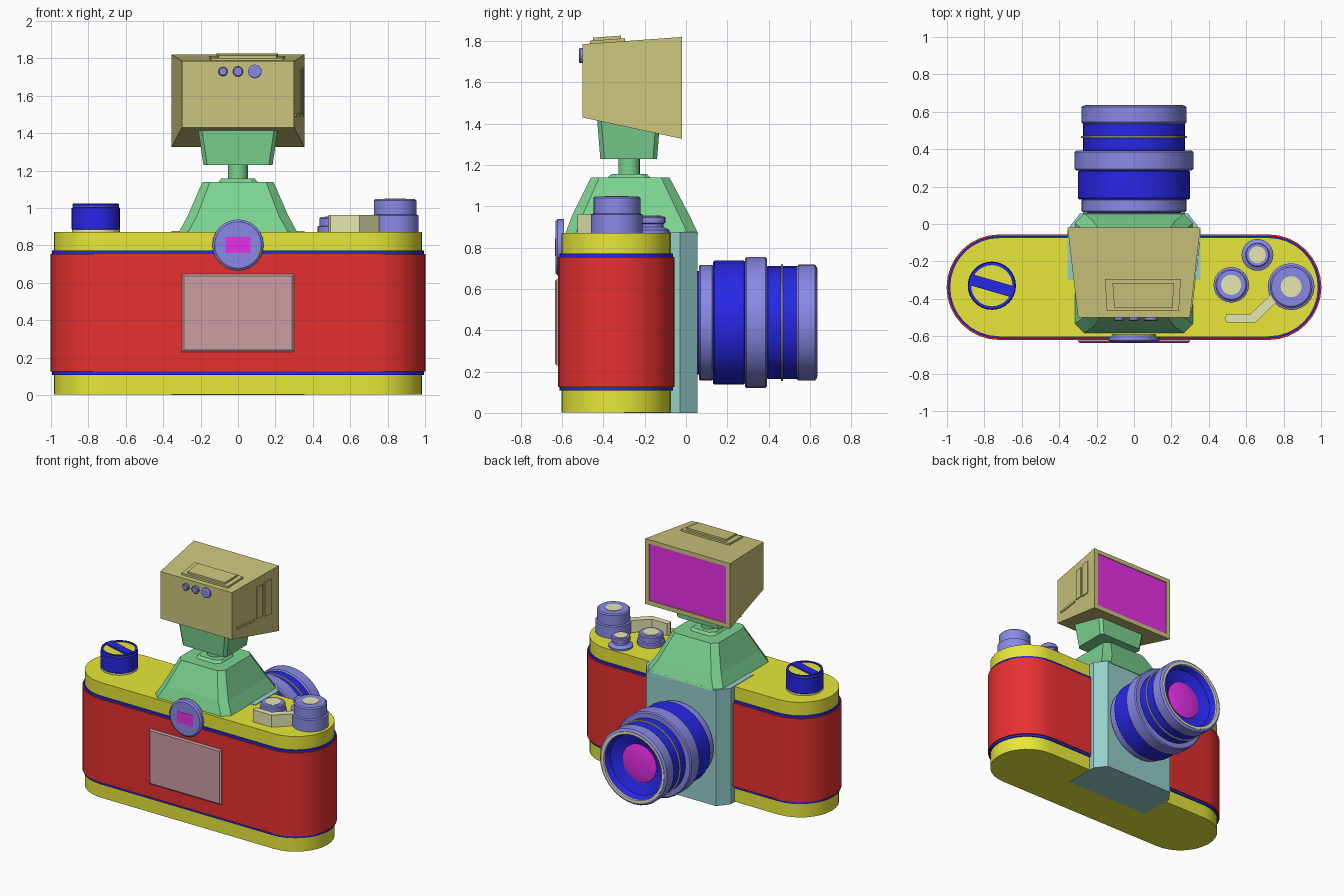
import bpy, bmesh
from math import pi, sin, cos

if "Cube" in bpy.data.objects:
    bpy.data.objects.remove(bpy.data.objects["Cube"])

COLORS = {
    "red": (0.8, 0.03, 0.03), "yellow": (0.8, 0.8, 0.04), "dark_blue": (0.02, 0.02, 0.8),
    "light_blue": (0.25, 0.25, 0.8), "teal": (0.3, 0.62, 0.6), "green": (0.2, 0.65, 0.28),
    "olive": (0.6, 0.56, 0.2), "magenta": (0.8, 0.03, 0.8), "pale": (0.8, 0.8, 0.45),
    "mauve": (0.6, 0.34, 0.36),
}
MATS = {}
for key, rgb in COLORS.items():
    MATS[key] = bpy.data.materials.new(key)
    MATS[key].diffuse_color = (*rgb, 1)


def loft(name, rings, color, smooth=False, caps=True, loop=False):
    """Bridge a list of equal-length point rings into one mesh."""
    bm = bmesh.new()
    vs = [[bm.verts.new(p) for p in ring] for ring in rings]
    n = len(vs[0])
    pairs = list(zip(vs, vs[1:])) + ([(vs[-1], vs[0])] if loop else [])
    for a, b in pairs:
        for i in range(n):
            j = (i + 1) % n
            bm.faces.new((a[i], a[j], b[j], b[i]))
    if caps and not loop:
        bm.faces.new(vs[0])
        bm.faces.new(vs[-1])
    bmesh.ops.recalc_face_normals(bm, faces=bm.faces)
    me = bpy.data.meshes.new(name)
    bm.to_mesh(me)
    bm.free()
    me.materials.append(MATS[color])
    ob = bpy.data.objects.new(name, me)
    bpy.context.collection.objects.link(ob)
    if smooth:
        bpy.ops.object.select_all(action='DESELECT')
        ob.select_set(True)
        bpy.context.view_layer.objects.active = ob
        bpy.ops.object.shade_smooth_by_angle()
    return ob


def prism(name, outline, z0, z1, color, smooth=False):
    return loft(name, [[(x, y, z) for x, y in outline] for z in (z0, z1)], color, smooth)


def lathe(name, profile, color, center=(0, 0, 0), axis="z", n=32, **kw):
    """Turn (radius, height) pairs about a z or y axis."""
    cx, cy, cz = center
    rings = []
    for r, h in profile:
        ring = []
        for i in range(n):
            a = 2 * pi * i / n
            u, v = r * cos(a), r * sin(a)
            ring.append((cx + u, cy + v, cz + h) if axis == "z" else (cx + u, cy + h, cz + v))
        rings.append(ring)
    return loft(name, rings, color, True, **kw)


def box(name, x0, x1, y0, y1, z0, z1, color):
    return prism(name, [(x0, y0), (x1, y0), (x1, y1), (x0, y1)], z0, z1, color)


def stadium(r, half=0.72, cy=-0.338, n=16):
    right = [(half + r * cos(a), cy + r * sin(a)) for a in (-pi / 2 + pi * i / n for i in range(n + 1))]
    return right + [(-x, 2 * cy - y) for x, y in right]


def cut_rect(hx, y0, y1, z, c):
    """Rectangle ring with chamfered corners."""
    return [(x, y, z) for x, y in ((hx - c, y0), (hx, y0 + c), (hx, y1 - c), (hx - c, y1),
                                   (c - hx, y1), (-hx, y1 - c), (-hx, y0 + c), (c - hx, y0))]


# Body shell
prism("bottom_plate", stadium(0.265), 0.003, 0.115, "yellow", True)
prism("lower_trim", stadium(0.274), 0.108, 0.127, "dark_blue", True)
prism("body_wrap", stadium(0.282), 0.125, 0.755, "red", True)
prism("upper_trim", stadium(0.274), 0.752, 0.772, "dark_blue", True)
prism("top_plate", stadium(0.265), 0.768, 0.872, "yellow", True)

# Lens mount block
mount = [(-0.355, -0.3), (0.355, -0.3), (0.355, -0.03), (0.29, 0.055), (-0.29, 0.055), (-0.355, -0.03)]
prism("lens_mount_block", mount, 0, 0.83, "teal")
prism("lens_mount_cap", mount, 0.83, 0.876, "teal")

# Prism housing and neck
loft("finder_housing", [cut_rect(0.32, -0.585, 0.06, 0.865, 0.05),
                        cut_rect(0.268, -0.55, 0.015, 0.96, 0.05),
                        cut_rect(0.19, -0.46, -0.08, 1.14, 0.04)], "green")
loft("neck_base", [cut_rect(0.105, -0.38, -0.17, 1.138, 0.03),
                   cut_rect(0.09, -0.36, -0.19, 1.157, 0.03)], "green")
lathe("neck", [(0.053, 1.15), (0.053, 1.24)], "green", (0, -0.275, 0), n=16)
loft("head_foot", [cut_rect(0.185, -0.415, -0.14, 1.23, 0.02),
                   cut_rect(0.213, -0.43, -0.125, 1.42, 0.02)], "green")


# Flash head with recessed front
def head_ring(y, hx, z0, z1):
    return [(-hx, y, z0), (hx, y, z0), (hx, y, z1), (-hx, y, z1)]


loft("flash_head", [head_ring(-0.5, 0.299, 1.43, 1.785), head_ring(-0.02, 0.355, 1.327, 1.82),
                    head_ring(-0.02, 0.322, 1.36, 1.788), head_ring(-0.035, 0.322, 1.36, 1.788)], "olive")
box("flash_window", -0.321, 0.321, -0.04, -0.025, 1.361, 1.787, "magenta")


def top_pad(name, x0, x1, y0, y1, base, height, taper):
    def ring(h):
        return [(x, y, 1.785 + 0.073 * (y + 0.5) + h)
                for x, y in ((x0 + taper, y0), (x1 - taper, y0), (x1, y1), (x0, y1))]
    loft(name, [ring(base), ring(height)], "olive")


top_pad("head_top_pad", -0.155, 0.25, -0.465, -0.295, -0.01, 0.014, 0.01)
top_pad("head_top_cover", -0.115, 0.215, -0.45, -0.315, 0.01, 0.028, 0.01)


def side_panel(name, y0, y1, z0, z1):
    def ring(d):
        return [(0.299 + 0.1167 * (y + 0.5) + d, y, z)
                for y, z in ((y0, z0), (y1, z0), (y1, z1), (y0, z1))]
    loft(name, [ring(-0.005), ring(0.007)], "olive")


side_panel("head_side_panel_a", -0.25, -0.19, 1.5, 1.74)
side_panel("head_side_panel_b", -0.17, -0.1, 1.49, 1.75)
side_panel("head_side_slot", -0.45, -0.27, 1.49, 1.505)
for i, (x, r) in enumerate(((-0.08, 0.025), (0, 0.028), (0.09, 0.037))):
    lathe(f"head_button_{i + 1}", [(r, -0.49), (r, -0.514), (r * 0.8, -0.519)], "light_blue",
          (x, 0, 1.73), "y", n=16)

# Lens barrel, each ring (name, color, profile)
LENS = (0, 0, 0.437)
for name, color, r, y0, y1 in (
        ("lens_flange", "dark_blue", 0.25, 0.04, 0.07),
        ("lens_aperture_ring", "light_blue", 0.28, 0.062, 0.135),
        ("lens_rear_grip", "dark_blue", 0.3, 0.13, 0.288),
        ("lens_middle_ring", "light_blue", 0.317, 0.285, 0.392),
        ("lens_front_grip", "dark_blue", 0.274, 0.388, 0.542),
        ("lens_accent_ring", "pale", 0.283, 0.46, 0.47)):
    b = min(0.008, (y1 - y0) / 4)
    lathe(name, [(r - b, y0), (r, y0 + b), (r, y1 - b), (r - b, y1)], color, LENS, "y")
lathe("lens_front_barrel", [(0.272, 0.535), (0.281, 0.545), (0.281, 0.625), (0.268, 0.634),
                            (0.255, 0.634), (0.255, 0.535)], "light_blue", LENS, "y", loop=True)
lathe("lens_rim", [(0.262, 0.62), (0.262, 0.637), (0.243, 0.637), (0.243, 0.62)], "pale", LENS, "y", loop=True)
lathe("lens_inner_cone", [(0.246, 0.63), (0.225, 0.58), (0.14, 0.55)], "dark_blue", LENS, "y", caps=False)
lathe("lens_glass", [(0.145, 0.545), (0.14, 0.553), (0.1, 0.562), (0.05, 0.567)], "magenta", LENS, "y")

# Rewind knob with slanted grip bar
KNOB = (-0.76, -0.33, 0)
lathe("rewind_base", [(0.128, 0.868), (0.128, 0.885)], "pale", KNOB)
lathe("rewind_knob", [(0.122, 0.88), (0.129, 0.888), (0.129, 1.0), (0.122, 1.005)], "dark_blue", KNOB)
lathe("rewind_ring", [(0.123, 1.0), (0.123, 1.01)], "pale", KNOB)
lathe("rewind_rim", [(0.125, 1.008), (0.125, 1.02), (0.11, 1.02), (0.11, 1.008)], "dark_blue", KNOB, loop=True)
lathe("rewind_top", [(0.112, 1.0), (0.112, 1.014)], "yellow", KNOB)
bar = box("rewind_bar", -0.118, 0.118, -0.03, 0.03, 1.0, 1.025, "dark_blue")
bar.location = (-0.76, -0.33, 0)
bar.rotation_euler.z = -0.28

# Dials and shutter button, each with a pale cap
for name, x, y, prof, cap in (
        ("advance_dial", 0.84, -0.335, [(0.125, 0.868), (0.125, 0.96), (0.114, 0.965), (0.114, 1.04), (0.105, 1.048)], 0.056),
        ("speed_dial", 0.52, -0.325, [(0.095, 0.868), (0.095, 0.9), (0.085, 0.905), (0.085, 0.945), (0.078, 0.952)], 0.054),
        ("shutter_button", 0.66, -0.165, [(0.085, 0.868), (0.085, 0.885), (0.056, 0.9), (0.056, 0.915), (0.065, 0.92), (0.065, 0.945), (0.06, 0.952)], 0.045)):
    lathe(name, prof, "light_blue", (x, y, 0), n=24)
    top = prof[-1][1]
    lathe(name + "_cap", [(cap, top - 0.01), (cap, top + 0.003)], "pale", (x, y, 0), n=24)

# Film advance lever
prism("advance_lever", [(0.495, -0.482), (0.62, -0.482), (0.735, -0.375), (0.78, -0.4), (0.65, -0.526),
                        (0.495, -0.526), (0.484, -0.504)], 0.868, 0.963, "pale")

# Eyepiece and rear panel
lathe("eyepiece", [(0.137, -0.59), (0.137, -0.622), (0.125, -0.632)], "light_blue", (0, 0, 0.802), "y", n=24)
box("eyepiece_window", -0.067, 0.067, -0.634, -0.62, 0.76, 0.845, "magenta")
loft("rear_panel", [head_ring(-0.61, 0.3, 0.23, 0.647), head_ring(-0.627, 0.3, 0.23, 0.647),
                    head_ring(-0.635, 0.29, 0.24, 0.637)], "mauve")

for m in bpy.data.materials:
    if m.users and not m.is_grease_pencil:
        m.use_nodes = True
        m.node_tree.nodes["Principled BSDF"].inputs["Base Color"].default_value = m.diffuse_color
